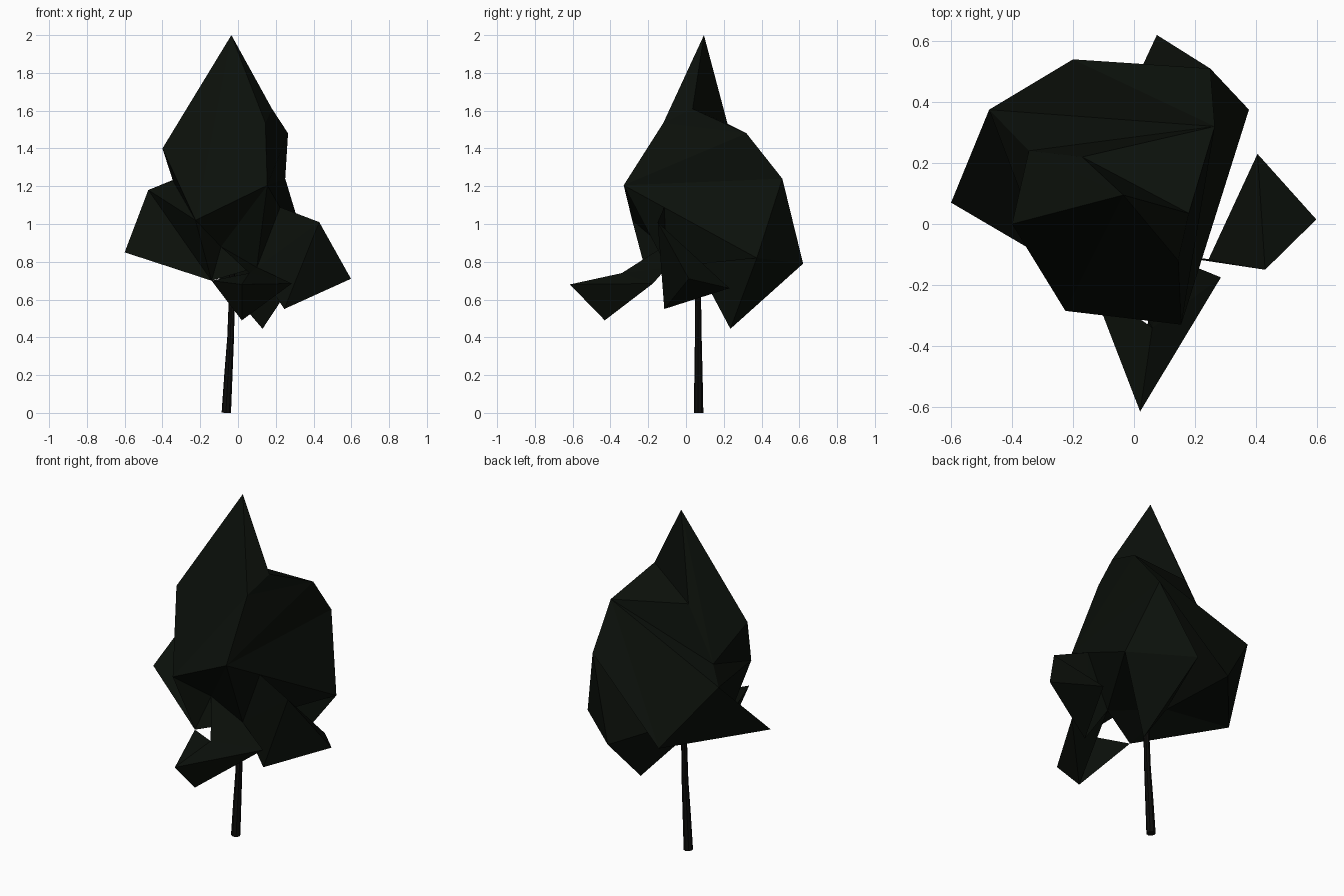
import bpy, bmesh

if "Cube" in bpy.data.objects:
    bpy.data.objects.remove(bpy.data.objects["Cube"])

def material(name, rgb):
    m = bpy.data.materials.new(name)
    m.diffuse_color = (*rgb, 1)
    m.use_nodes = True
    m.node_tree.nodes["Principled BSDF"].inputs["Base Color"].default_value = m.diffuse_color
    return m

leaf = material("dark_leaf", (0.0034, 0.0052, 0.0032))
bark = material("dark_bark", (0.0038, 0.0038, 0.0033))

# Named corner points of the faceted foliage
P = {
    "A": (-0.035, 0.095, 2.00),                                 # tip
    "B": (-0.40, 0.00, 1.40), "D": (-0.225, -0.285, 1.02),      # front plate
    "E": (0.155, -0.33, 1.205), "F": (0.145, -0.12, 1.535),
    "G": (0.18, 0.035, 1.61), "K": (-0.17, 0.22, 1.53), "J": (-0.345, 0.24, 1.23),
    "C": (0.265, 0.32, 1.48), "M": (0.25, 0.51, 1.24),          # rear shoulder
    "O": (0.377, 0.375, 0.82), "N": (0.075, 0.62, 0.79),
    "L": (-0.20, 0.54, 0.81), "P": (0.13, 0.235, 0.445),
    "H": (-0.60, 0.07, 0.85), "I": (-0.475, 0.375, 1.18),       # left wing
    "a": (-0.14, -0.20, 0.70), "c": (0.10, -0.10, 0.77),        # underside
    "d": (-0.09, -0.12, 0.88), "e": (-0.20, 0.03, 0.83),
    "Q": (0.598, 0.015, 0.71), "R": (0.405, 0.23, 0.66),        # right lobe
    "S": (0.43, -0.15, 1.01), "T": (0.245, -0.115, 0.55), "U": (0.22, -0.115, 1.09),
    "X": (0.02, -0.615, 0.68), "Y": (0.02, -0.43, 0.49),        # front lobe
    "Z": (0.285, -0.175, 0.685), "b": (0.06, -0.34, 0.74),
}

def fans(name, *groups):
    """Each group: centre letter, then the chain of corners fanned around it."""
    bm = bmesh.new()
    v = {k: bm.verts.new(P[k]) for k in sorted(set("".join(groups)))}
    for g in groups:
        for p, q in zip(g[1:], g[2:]):
            bm.faces.new((v[g[0]], v[p], v[q]))
    bmesh.ops.recalc_face_normals(bm, faces=bm.faces[:])
    me = bpy.data.meshes.new(name)
    bm.to_mesh(me)
    bm.free()
    me.materials.append(leaf)
    bpy.context.collection.objects.link(bpy.data.objects.new(name, me))

# Crown: closed shell made of triangle fans
fans("crown",
     "ABDFGKJB", "FDE", "CGFEMLIJKG", "MEON",      # spire and shoulder
     "JBDI", "IDaHL",                              # left wing
     "eHLMNPO", "PNO", "aHecdD", "dDEc", "cEOe")   # underside

# Front leaf clump, with a small gap left under the crown
fans("front_leaf_clump", "XaYZba", "bdcZ", "YabcZ")

# Right leaf clump, and the thin web joining it to the crown
fans("right_leaf_clump", "SQRTQ", "QRT")
fans("right_leaf_web", "SUcTU", "UcT")

# Thin, slightly bent, tapering trunk
path = [(-0.062, 0.067, 0.0, 0.025), (-0.051, 0.066, 0.2, 0.022),
        (-0.039, 0.065, 0.4, 0.018), (-0.033, 0.064, 0.6, 0.016),
        (-0.030, 0.063, 0.85, 0.014)]
cu = bpy.data.curves.new("trunk", 'CURVE')
cu.dimensions = '3D'
cu.bevel_depth = 1.0
cu.bevel_resolution = 2
cu.use_fill_caps = True
sp = cu.splines.new('POLY')
sp.points.add(len(path) - 1)
for pt, (x, y, z, r) in zip(sp.points, path):
    pt.co = (x, y, z, 1)
    pt.radius = r
sp.use_smooth = False
cu.materials.append(bark)
bpy.context.collection.objects.link(bpy.data.objects.new("trunk", cu))
